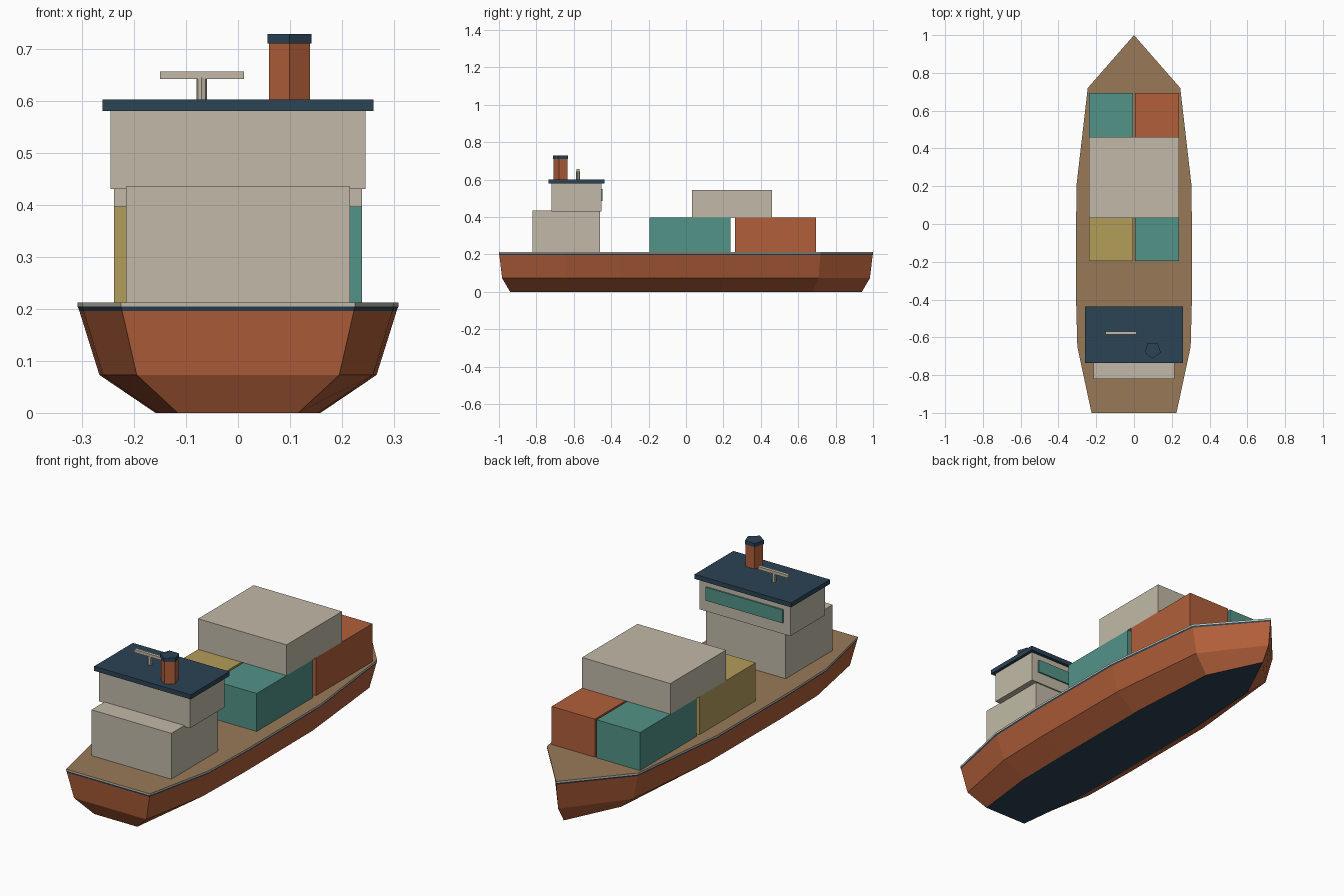
import bpy, bmesh, math
from mathutils import Vector

cube = bpy.data.objects.get("Cube")
if cube:
    bpy.data.objects.remove(cube, do_unlink=True)


def material(name, r, g, b):
    """Flat material from 0-255 display values, converted to linear."""
    lin = [((c / 255 + 0.055) / 1.055) ** 2.4 for c in (r, g, b)] + [1.0]
    m = bpy.data.materials.new(name)
    m.use_nodes = True
    m.diffuse_color = lin
    bsdf = m.node_tree.nodes["Principled BSDF"]
    bsdf.inputs["Base Color"].default_value = lin
    bsdf.inputs["Roughness"].default_value = 0.8
    return m


ORANGE = material("rust orange", 178, 95, 58)
NAVY = material("navy", 43, 67, 85)
CREAM = material("cream", 194, 186, 168)
DECK = material("deck brown", 152, 122, 87)
TEAL = material("teal", 82, 147, 136)
YELLOW = material("mustard", 180, 157, 90)


def finish(name, bm, *mats):
    bmesh.ops.recalc_face_normals(bm, faces=bm.faces)
    mesh = bpy.data.meshes.new(name)
    bm.to_mesh(mesh)
    bm.free()
    for m in mats:
        mesh.materials.append(m)
    obj = bpy.data.objects.new(name, mesh)
    bpy.context.collection.objects.link(obj)
    return obj


def box(name, x, y, z, mat):
    """Box from (min, max) ranges on each axis."""
    bm = bmesh.new()
    bmesh.ops.create_cube(bm, size=1)
    for v in bm.verts:
        v.co = Vector([r[0] if c < 0 else r[1] for c, r in zip(v.co, (x, y, z))])
    return finish(name, bm, mat)


def prism(name, centre, radius, z, sides, mat):
    """Upright prism with one corner pointing to the stern."""
    bm = bmesh.new()
    rings = []
    for h in z:
        rings.append([bm.verts.new((
            centre[0] + radius * math.sin(i * math.tau / sides),
            centre[1] - radius * math.cos(i * math.tau / sides), h))
            for i in range(sides)])
    for i in range(sides):
        j = (i + 1) % sides
        bm.faces.new((rings[0][i], rings[0][j], rings[1][j], rings[1][i]))
    for ring in rings:
        bm.faces.new(ring)
    return finish(name, bm, mat)


# Hull: one plan outline, scaled at each level and skinned
half = [(0.225, -1), (0.3, -0.65), (0.308, -0.35), (0.305, 0.2), (0.245, 0.72)]
outline = half + [(0, 1)] + [(-x, y) for x, y in reversed(half)]
levels = [(0, 0.515, 0.94), (0.073, 0.865, 0.983), (0.196, 0.99, 0.998),
          (0.204, 1, 1), (0.212, 1, 1)]
band_material = [0, 0, 1, 2]
bm = bmesh.new()
rings = [[bm.verts.new((x * sx, y * sy, z)) for x, y in outline]
         for z, sx, sy in levels]
for k, index in enumerate(band_material):
    for i in range(len(outline)):
        j = (i + 1) % len(outline)
        face = bm.faces.new((rings[k][i], rings[k][j],
                             rings[k + 1][j], rings[k + 1][i]))
        face.material_index = index
bm.faces.new(rings[0]).material_index = 1
bm.faces.new(rings[-1]).material_index = 3
finish("hull", bm, ORANGE, NAVY, CREAM, DECK)

# Bridge house at the stern
box("lower_cabin", (-0.215, 0.215), (-0.82, -0.46), (0.205, 0.435), CREAM)
box("wheelhouse", (-0.245, 0.245), (-0.72, -0.453), (0.43, 0.582), CREAM)
box("bridge_window", (-0.207, 0.207), (-0.454, -0.446), (0.485, 0.55), TEAL)
box("bridge_roof", (-0.26, 0.26), (-0.735, -0.437), (0.58, 0.602), NAVY)

# Funnel and radar on the roof
prism("funnel", (0.099, -0.667), 0.041, (0.6, 0.711), 5, ORANGE)
prism("funnel_cap", (0.099, -0.667), 0.0445, (0.71, 0.728), 5, NAVY)
prism("radar_mast", (-0.07, -0.577), 0.01, (0.6, 0.645), 8, CREAM)
box("radar_bar", (-0.15, 0.012), (-0.585, -0.569), (0.642, 0.656), CREAM)

# Cargo containers: two rows on deck and one wide crate on top
for name, y, left, right in (("aft", (-0.196, 0.237), TEAL, YELLOW),
                             ("fore", (0.261, 0.694), ORANGE, TEAL)):
    box(name + "_container_left", (0.005, 0.238), y, (0.208, 0.397), left)
    box(name + "_container_right", (-0.238, -0.005), y, (0.208, 0.397), right)
box("top_container", (-0.238, 0.238), (0.033, 0.46), (0.397, 0.546), CREAM)
